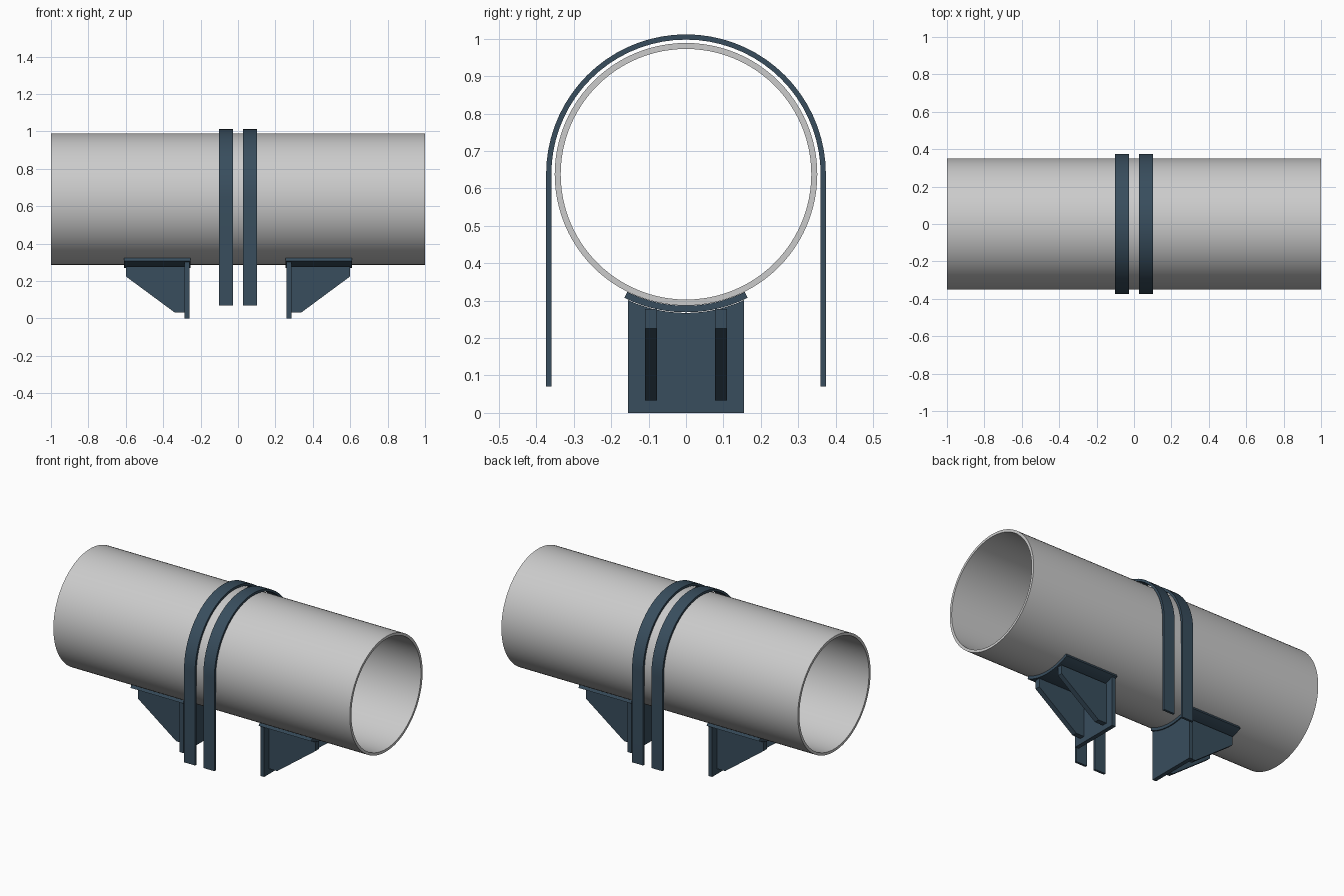
import bpy, bmesh, math

if "Cube" in bpy.data.objects:
    bpy.data.objects.remove(bpy.data.objects["Cube"])

CZ = 0.638   # pipe axis height
steel = bpy.data.materials.new("blue_steel")
steel.diffuse_color = (0.04, 0.075, 0.11, 1)
steel.use_nodes = True
steel.node_tree.nodes["Principled BSDF"].inputs["Base Color"].default_value = steel.diffuse_color


def arc(r, a0, a1, n):
    """Points (y, z) on a circle about the pipe axis, angles in degrees."""
    pts = []
    for i in range(n + 1):
        a = math.radians(a0 + (a1 - a0) * i / n)
        pts.append((r * math.cos(a), CZ + r * math.sin(a)))
    return pts


def finish(name, bm, mat=steel):
    bmesh.ops.recalc_face_normals(bm, faces=bm.faces[:])
    me = bpy.data.meshes.new(name)
    bm.to_mesh(me)
    bm.free()
    ob = bpy.data.objects.new(name, me)
    bpy.context.collection.objects.link(ob)
    if mat:
        me.materials.append(mat)
    bpy.ops.object.select_all(action='DESELECT')
    bpy.context.view_layer.objects.active = ob
    ob.select_set(True)
    bpy.ops.object.shade_smooth_by_angle(angle=math.radians(30))
    return ob


def band(name, outer, inner, x0, x1, mat=steel, closed=False):
    """Sweep a strip between two (y, z) outlines along x."""
    bm = bmesh.new()
    rings = [[bm.verts.new(p) for p in ((x0, *o), (x1, *o), (x1, *i), (x0, *i))]
             for o, i in zip(outer, inner)]
    n = len(rings)
    for k in range(n if closed else n - 1):
        a, b = rings[k], rings[(k + 1) % n]
        for j in range(4):
            m = (j + 1) % 4
            bm.faces.new((a[j], a[m], b[m], b[j]))
    if not closed:
        bm.faces.new(rings[0])
        bm.faces.new(rings[-1])
    return finish(name, bm, mat)


def prism(name, pts, offset):
    """Extrude a flat 3D outline by an offset."""
    bm = bmesh.new()
    f = bm.faces.new([bm.verts.new(p) for p in pts])
    ext = bmesh.ops.extrude_face_region(bm, geom=[f])["geom"]
    bmesh.ops.translate(bm, vec=offset,
                        verts=[g for g in ext if isinstance(g, bmesh.types.BMVert)])
    return finish(name, bm)


# Pipe
band("pipe", arc(0.351, 0, 360, 96)[:-1], arc(0.335, 0, 360, 96)[:-1],
     -1, 1, None, True)


# U-shaped straps over the pipe
def u_path(r):
    return [(r, 0.07)] + arc(r, 0, 180, 36) + [(-r, 0.07)]


for side, s in (("left", -1), ("right", 1)):
    band("strap_" + side, u_path(0.374), u_path(0.36),
         s * 0.065 - 0.037, s * 0.065 + 0.037)

    # Curved saddle plate under the pipe
    band("saddle_" + side, arc(0.369, 243.5, 296.5, 24), arc(0.3515, 243.5, 296.5, 24),
         s * 0.255, s * 0.61)

    # Upright end plate with a curved top edge
    half = math.degrees(math.asin(0.155 / 0.3705))
    top = arc(0.3705, 270 + half, 270 - half, 24)
    outline = [(-0.155, 0), (0.155, 0)] + top
    prism("end_plate_" + side, [(s * 0.26, y, z) for y, z in outline],
          (s * 0.025, 0, 0))

    # Pair of tapered gussets
    profile = [(0.285, 0.033), (0.34, 0.033), (0.6, 0.225), (0.6, 0.278), (0.285, 0.278)]
    for pos, y in (("front", -0.109), ("back", 0.078)):
        prism("gusset_%s_%s" % (side, pos), [(s * x, y, z) for x, z in profile],
              (0, 0.031, 0))
